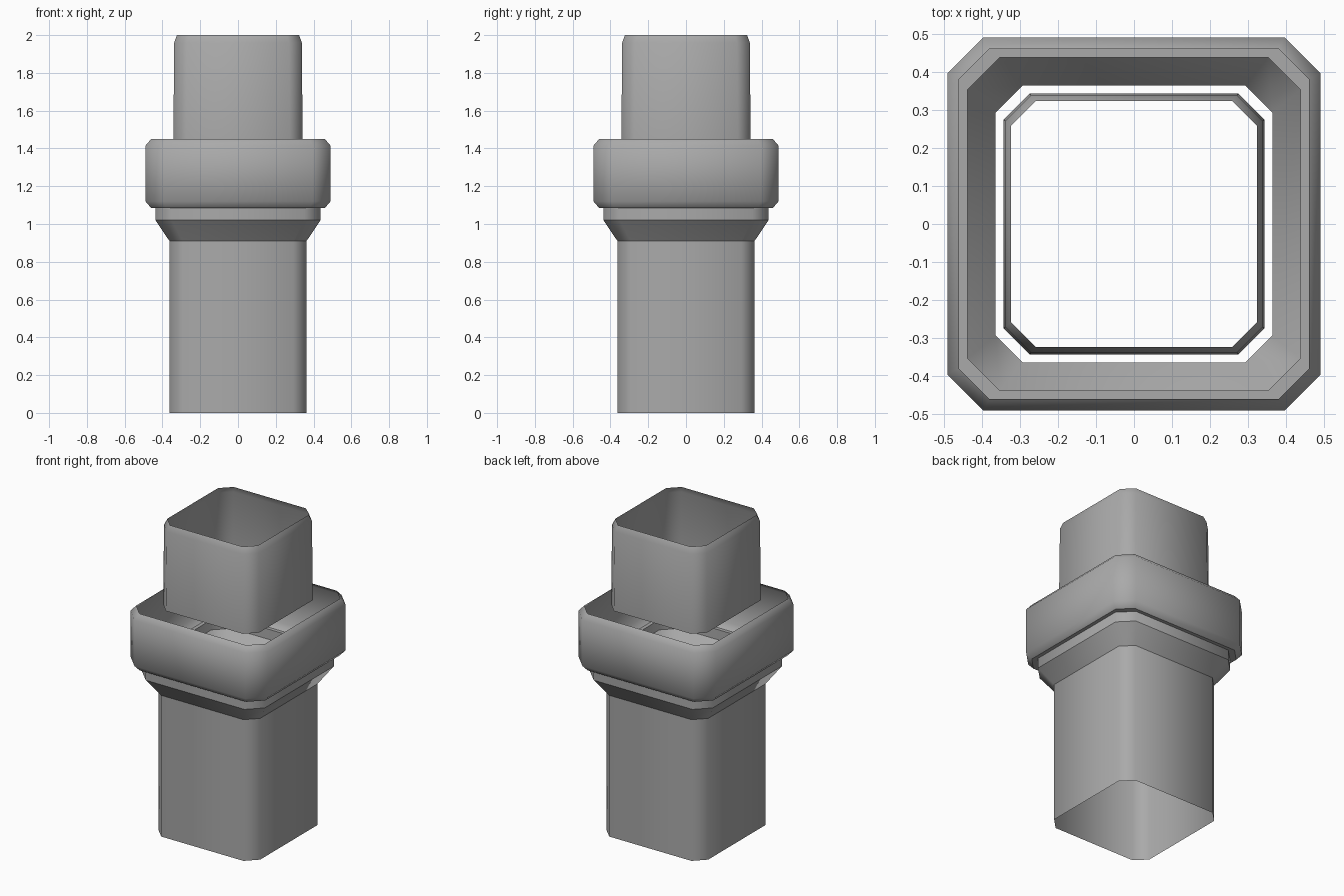
import bpy
import bmesh

cube = bpy.data.objects.get("Cube")
if cube:
    bpy.data.objects.remove(cube, do_unlink=True)

grey = bpy.data.materials.new("plain grey")
grey.use_nodes = True
colour = (0.4, 0.4, 0.4, 1)
grey.diffuse_color = colour
bsdf = next(n for n in grey.node_tree.nodes if n.type == "BSDF_PRINCIPLED")
bsdf.inputs["Base Color"].default_value = colour


def octagon(half, cut):
    """Square outline with cut corners, counter-clockwise."""
    a, b = half, half - cut
    return [(a, -b), (a, b), (b, a), (-b, a), (-a, b), (-a, -b), (-b, -a), (b, -a)]


def square_shell(name, profile):
    """Open shell through rings of (half width, corner cut, height, sharp)."""
    bm = bmesh.new()
    rings = [[bm.verts.new((x, y, z)) for x, y in octagon(half, cut)]
             for half, cut, z, sharp in profile]
    for low, high in zip(rings, rings[1:]):
        for i in range(len(low)):
            j = (i + 1) % len(low)
            bm.faces.new((low[i], low[j], high[j], high[i])).smooth = True
    # Crisp rings where the profile turns hard; cut corners stay soft
    for ring, (half, cut, z, sharp) in zip(rings, profile):
        if sharp:
            for i, v in enumerate(ring):
                bm.edges.get((v, ring[(i + 1) % len(ring)])).smooth = False
    mesh = bpy.data.meshes.new(name)
    bm.to_mesh(mesh)
    bm.free()
    mesh.materials.append(grey)
    obj = bpy.data.objects.new(name, mesh)
    bpy.context.collection.objects.link(obj)
    return obj


# Long lower pipe, flaring out to a short lip
square_shell("lower_pipe", [
    (0.363, 0.07, 0, False),
    (0.363, 0.07, 0.91, True),
    (0.437, 0.085, 1.02, True),
    (0.437, 0.085, 1.085, False),
])

# Wide collar with softened top and bottom edges and an inner ledge
square_shell("collar", [
    (0.437, 0.085, 1.085, False),
    (0.46, 0.08, 1.085, True),
    (0.49, 0.095, 1.12, False),
    (0.49, 0.095, 1.415, False),
    (0.46, 0.08, 1.45, False),
])

# Slim upper tube with a rounded-in rim
square_shell("upper_tube", [
    (0.342, 0.068, 1.45, False),
    (0.338, 0.068, 1.96, False),
    (0.323, 0.065, 2.0, False),
])
